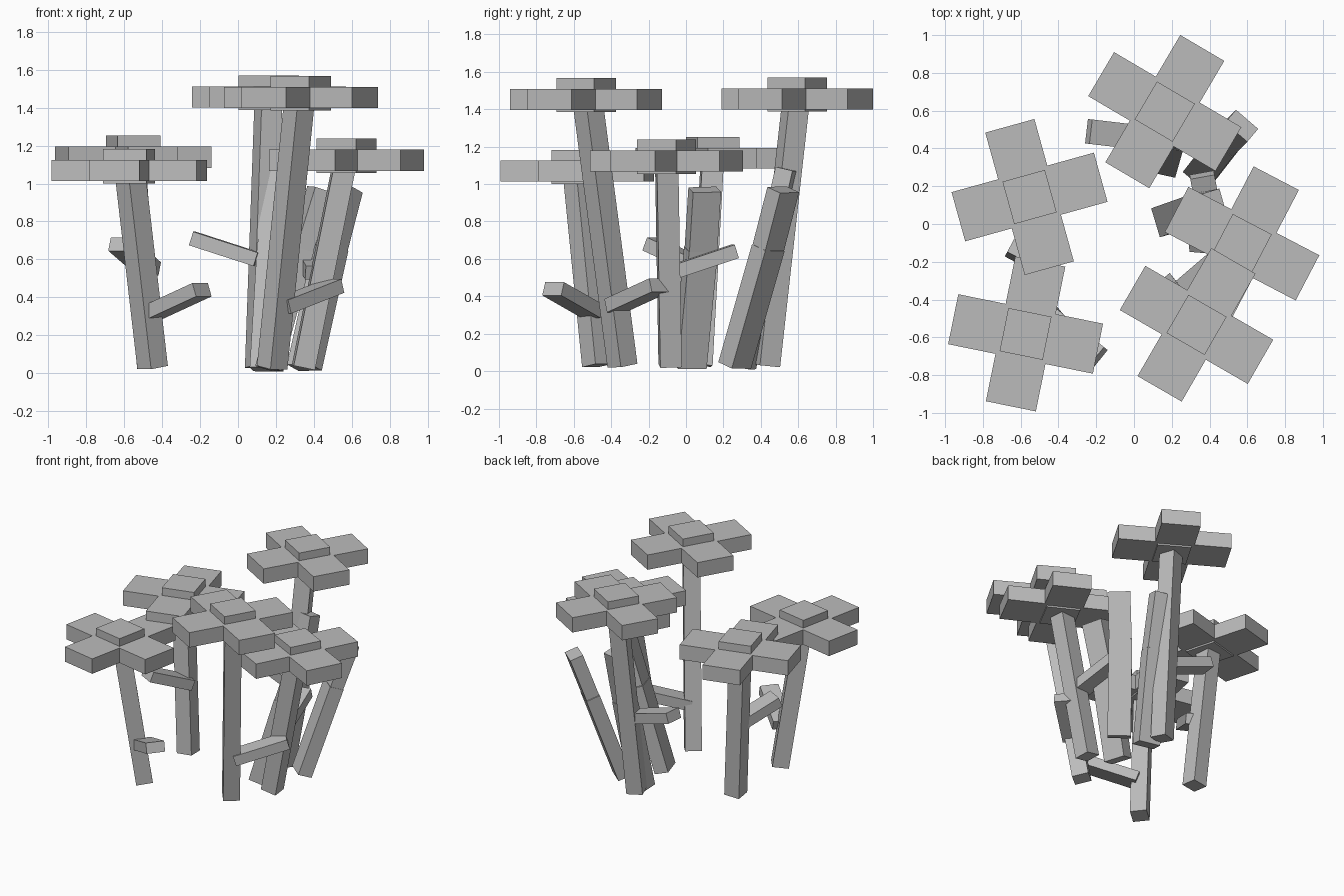
import bpy
import bmesh
from math import radians, cos, sin
from mathutils import Matrix, Vector

cube = bpy.data.objects.get("Cube")
if cube:
    bpy.data.objects.remove(cube, do_unlink=True)

grey = bpy.data.materials.new("plain grey")
grey.use_nodes = True
colour = (0.5, 0.5, 0.5, 1)
grey.diffuse_color = colour
grey.node_tree.nodes["Principled BSDF"].inputs["Base Color"].default_value = colour


def make_object(name, matrices):
    """One mesh made of a unit cube per matrix."""
    bm = bmesh.new()
    for m in matrices:
        bmesh.ops.create_cube(bm, size=1, matrix=m)
    mesh = bpy.data.meshes.new(name)
    bm.to_mesh(mesh)
    bm.free()
    mesh.materials.append(grey)
    obj = bpy.data.objects.new(name, mesh)
    bpy.context.collection.objects.link(obj)
    return obj


def beam(start, end, side, width, depth):
    """Box from start to end; its width runs along the side direction."""
    a, b = Vector(start), Vector(end)
    axis = (b - a).normalized()
    u = (side - axis * side.dot(axis)).normalized()
    v = axis.cross(u)
    rot = Matrix((u, v, axis)).transposed().to_4x4()
    size = Matrix.Diagonal((width, depth, (b - a).length, 1))
    return Matrix.Translation((a + b) / 2) @ rot @ size


def blossom(name, x, y, z, angle):
    """Two crossed petal bars and a square centre; z is the petal underside."""
    place = Matrix.Translation((x, y, z)) @ Matrix.Rotation(radians(angle), 4, 'Z')

    def block(sx, sy, low, high):
        return place @ Matrix.Translation((0, 0, (low + high) / 2)) @ Matrix.Diagonal((sx, sy, high - low, 1))
    # side petals stop at the long bar so that no faces coincide
    petals = [block(0.27, 0.782, 0, 0.112)]
    for s in (-1, 1):
        petals.append(Matrix.Translation(place.to_3x3() @ Vector((s * 0.263, 0, 0))) @ block(0.256, 0.27, 0, 0.112))
    make_object(name + "_petals", petals)
    make_object(name + "_centre", [block(0.233, 0.233, -0.012, 0.17)])


# Flowers: blossom place and turn, stem foot and turn, leaf start and tip
flowers = {
    "back_flower": ((0.163, 0.595, 1.4), -30.5, (0.11, 0.43, 0.03), 20, (0.1, 0.45, 0.6), (-0.24, 0.49, 0.71)),
    "left_flower": ((-0.553, 0.143, 1.082), 15.5, (-0.47, 0.08, 0.03), 5, (-0.47, 0.09, 0.55), (-0.62, -0.19, 0.68)),
    "right_flower": ((0.572, -0.104, 1.067), -27.6, (0.345, -0.085, 0.03), 5, (0.42, -0.07, 0.53), (0.36, 0.26, 0.64)),
    "tall_front_flower": ((0.331, -0.534, 1.397), -30, (0.18, -0.34, 0.03), 39, (0.23, -0.38, 0.35), (0.51, -0.14, 0.46)),
    "low_front_flower": ((-0.574, -0.582, 1.013), -11.5, (-0.45, -0.475, 0.03), 39, (-0.45, -0.5, 0.32), (-0.19, -0.71, 0.44)),
}
for name, (head, turn, foot, stem_turn, leaf_start, leaf_tip) in flowers.items():
    blossom(name, *head, turn)
    a = radians(stem_turn)
    # stem tops sit slightly off the blossom centre, towards the foot
    top = Vector(head) + (Vector(foot) - Vector(head)) * 0.06
    top.z = head[2] + 0.02
    make_object(name + "_stem", [beam(foot, top, Vector((cos(a), sin(a), 0)), 0.115, 0.115)])
    along = Vector(leaf_tip) - Vector(leaf_start)
    make_object(name + "_leaf", [beam(leaf_start, leaf_tip, Vector((-along.y, along.x, 0)), 0.13, 0.075)])

# Bent blades of grass: foot, bend and tip
blades = {
    "middle_blade": ((0.16, 0.02, 0.025), (0.33, 0.08, 0.65), (0.43, 0.1, 0.97)),
    "right_blade": ((0.35, 0.26, 0.03), (0.49, 0.44, 0.66), (0.57, 0.52, 0.97)),
    "back_blade": ((0.15, 0.31, 0.02), (0.19, 0.45, 0.68), (0.2, 0.54, 1.08)),
}
for name, (foot, bend, tip) in blades.items():
    lean = Vector(tip) - Vector(foot)
    side = Vector((-lean.y, lean.x, 0))
    make_object(name, [beam(foot, bend, side, 0.16, 0.1), beam(bend, tip, side, 0.155, 0.095)])
